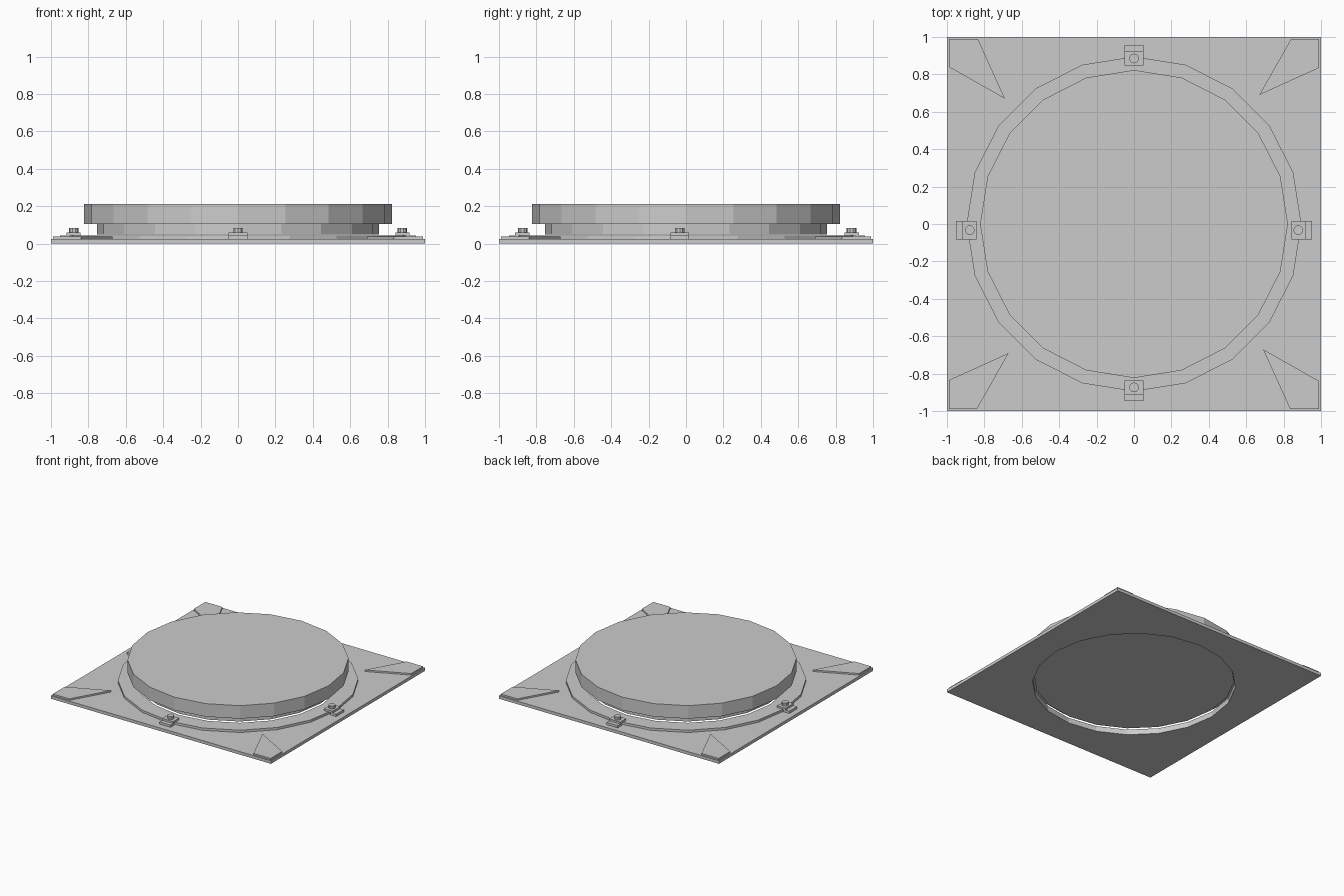
import bpy, bmesh
from math import sin, cos, pi, radians
from mathutils import Matrix

if "Cube" in bpy.data.objects:
    bpy.data.objects.remove(bpy.data.objects["Cube"])


def ngon(r, n=20, cx=0.0, cy=0.0):
    return [(cx + r * cos(2 * pi * i / n), cy + r * sin(2 * pi * i / n)) for i in range(n)]


def rect(x0, x1, y0, y1):
    return [(x0, y0), (x1, y0), (x1, y1), (x0, y1)]


def add_prism(bm, outline, z0, z1):
    """Closed prism from one outline."""
    n = len(outline)
    low = [bm.verts.new((x, y, z0)) for x, y in outline]
    top = [bm.verts.new((x, y, z1)) for x, y in outline]
    bm.faces.new(low[::-1])
    bm.faces.new(top)
    for i in range(n):
        j = (i + 1) % n
        bm.faces.new((low[i], low[j], top[j], top[i]))


def add_holed(bm, outer, inner, z0, z1):
    """Band between two outlines with equal point counts."""
    n = len(outer)
    rows = [[bm.verts.new((x, y, z)) for x, y in pts]
            for pts, z in ((outer, z0), (outer, z1), (inner, z1), (inner, z0))]
    for a in range(4):
        p, q = rows[a], rows[(a + 1) % 4]
        for i in range(n):
            j = (i + 1) % n
            bm.faces.new((p[i], p[j], q[j], q[i]))


def finish(name, bm, turn=0):
    bm.transform(Matrix.Rotation(turn, 4, 'Z'))
    bmesh.ops.recalc_face_normals(bm, faces=bm.faces)
    me = bpy.data.meshes.new(name)
    bm.to_mesh(me)
    bm.free()
    ob = bpy.data.objects.new(name, me)
    bpy.context.collection.objects.link(ob)
    return ob


HOLE = 0.765

# Square base plate with a round opening: four corner-to-hole quarters
bm = bmesh.new()
hole = ngon(HOLE, 40)[::2]
square = []
angles = [2 * pi * i / 20 for i in range(20)]
for i, a in enumerate(angles):
    m = max(abs(cos(a)), abs(sin(a)))
    square.append((cos(a) / m, sin(a) / m))
# slip in the true corners (45 degrees lies between spokes 2 and 3)
outer, inner = [], []
for i in range(20):
    outer.append(square[i])
    inner.append(hole[i])
    if i % 5 == 2:
        j = (i + 1) % 20
        a = pi / 4 + (i // 5) * pi / 2
        outer.append((1 if cos(a) > 0 else -1, 1 if sin(a) > 0 else -1))
        inner.append(((hole[i][0] + hole[j][0]) / 2, (hole[i][1] + hole[j][1]) / 2))
add_holed(bm, outer, inner, 0, 0.025)
finish("base_plate", bm)

# Raised collar around the opening
bm = bmesh.new()
add_holed(bm, ngon(0.895), ngon(HOLE), 0.025, 0.044)
finish("collar_ring", bm)

# Neck plug and lid above it
bm = bmesh.new()
add_prism(bm, ngon(0.755), 0.05, 0.105)
finish("neck", bm)
bm = bmesh.new()
add_prism(bm, ngon(0.823), 0.105, 0.212)
finish("lid", bm)

# Pointed corner plates
for k in range(4):
    bm = bmesh.new()
    add_prism(bm, [(-0.99, 0.99), (-0.99, 0.84), (-0.69, 0.67), (-0.835, 0.99)], 0.025, 0.038)
    finish(f"corner_plate_{k + 1}", bm, -k * pi / 2)

# Clamps with a foot, a tab over the collar and a bolt
clamps = [(0.878, -0.033, 0), (0.885, 0, 90), (0.878, 0.033, 180), (0.873, 0, 270)]
for k, (r, s, deg) in enumerate(clamps):
    turn = radians(deg)
    bm = bmesh.new()
    add_prism(bm, rect(r + 0.02, r + 0.073, s - 0.05, s + 0.05), 0.025, 0.044)
    add_prism(bm, rect(r - 0.037, r + 0.04, s - 0.05, s + 0.05), 0.044, 0.06)
    finish(f"clamp_{k + 1}", bm, turn)
    bm = bmesh.new()
    add_prism(bm, ngon(0.026, 10, r, s), 0.06, 0.084)
    finish(f"bolt_{k + 1}", bm, turn)
